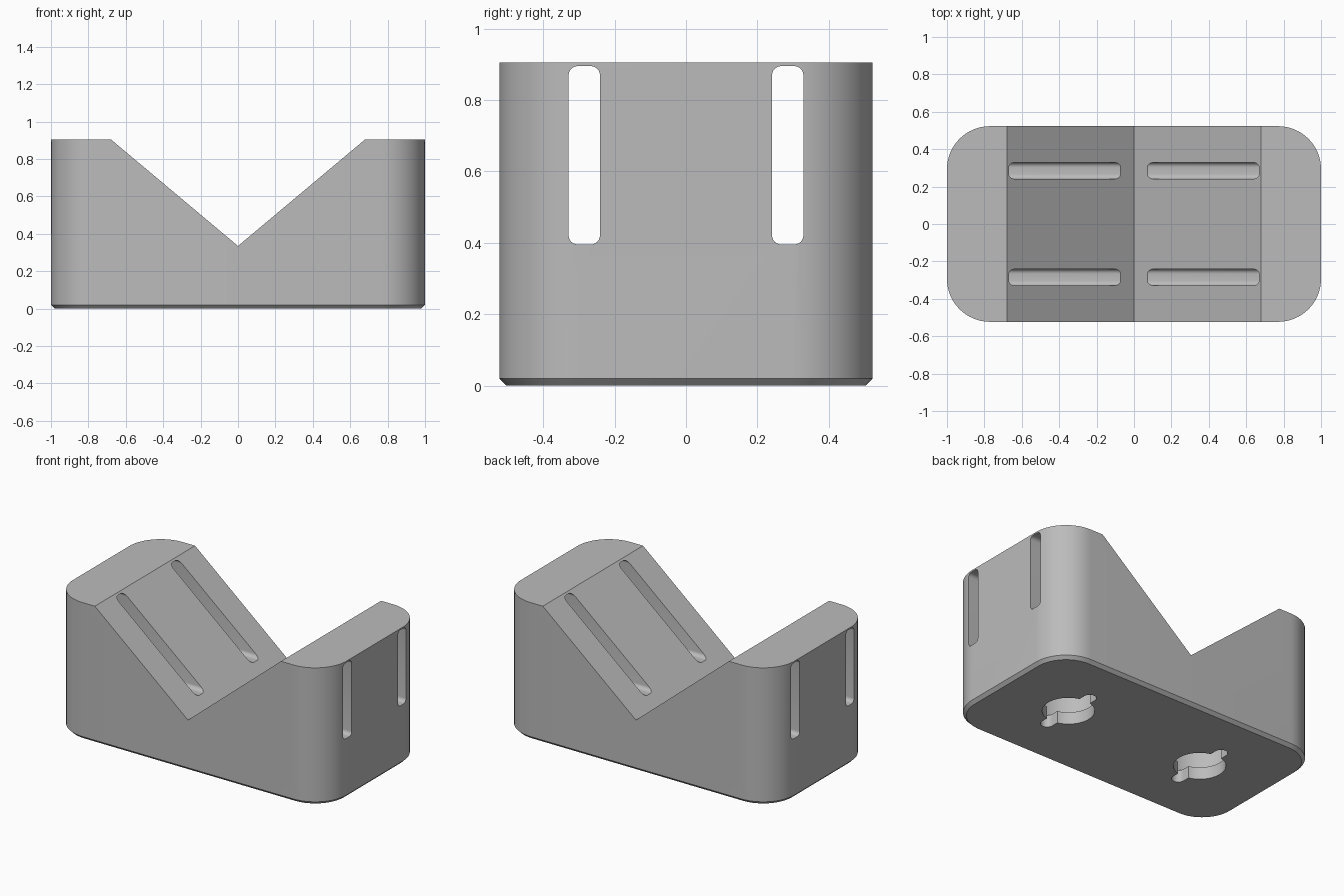
import bpy
import bmesh
from math import cos, sin, pi, radians
from mathutils import Vector

if "Cube" in bpy.data.objects:
    bpy.data.objects.remove(bpy.data.objects["Cube"], do_unlink=True)

HALF_X, HALF_Y, HEIGHT, CORNER, CHAMFER = 1.0, 0.523, 0.905, 0.23, 0.02

grey = bpy.data.materials.new("plain grey")
grey.use_nodes = True
colour = (0.5, 0.5, 0.5, 1)
grey.diffuse_color = colour
grey.node_tree.nodes["Principled BSDF"].inputs["Base Color"].default_value = colour


def rounded_rect(hx, hy, r, steps, cx=0, cy=0):
    """Counter-clockwise outline of a rectangle with round corners."""
    pts = []
    for i, (sx, sy) in enumerate([(1, 1), (-1, 1), (-1, -1), (1, -1)]):
        for s in range(steps + 1):
            a = (i + s / steps) * pi / 2
            pts.append((cx + sx * (hx - r) + r * cos(a), cy + sy * (hy - r) + r * sin(a)))
    return pts


def circle(r, n, cx=0):
    return [(cx + r * cos(2 * pi * i / n), r * sin(2 * pi * i / n)) for i in range(n)]


def loft(name, rings, axis="z"):
    """Solid through equal outlines, each given with its place on the axis."""
    place = {"x": lambda u, v, w: (w, u, v),
             "y": lambda u, v, w: (u, w, v),
             "z": lambda u, v, w: (u, v, w)}[axis]
    bm = bmesh.new()
    loops = [[bm.verts.new(Vector(place(u, v, w))) for u, v in pts] for pts, w in rings]
    for a, b in zip(loops, loops[1:]):
        for i in range(len(a)):
            j = (i + 1) % len(a)
            bm.faces.new((a[i], a[j], b[j], b[i]))
    bm.faces.new(loops[0][::-1])
    bm.faces.new(loops[-1])
    bmesh.ops.recalc_face_normals(bm, faces=bm.faces)
    mesh = bpy.data.meshes.new(name)
    bm.to_mesh(mesh)
    bm.free()
    mesh.materials.append(grey)
    obj = bpy.data.objects.new(name, mesh)
    bpy.context.collection.objects.link(obj)
    return obj


def cut(target, cutter):
    cutter.hide_render = True
    mod = target.modifiers.new("cut", "BOOLEAN")
    mod.operation, mod.solver, mod.object = "DIFFERENCE", "EXACT", cutter
    bpy.context.view_layer.objects.active = target
    bpy.ops.object.modifier_apply(modifier=mod.name)
    bpy.data.objects.remove(cutter, do_unlink=True)


# Block with round corners and a chamfered foot
side = rounded_rect(HALF_X, HALF_Y, CORNER, 16)
foot = rounded_rect(HALF_X - CHAMFER, HALF_Y - CHAMFER, CORNER - CHAMFER, 16)
block = loft("cradle_block", [(foot, 0), (side, CHAMFER), (side, HEIGHT)])

# V-shaped cradle, carried on above the top at the same slope
valley, rim = 0.335, 0.68
slope = (HEIGHT - valley) / rim
vee = [(0, valley), (0.9, valley + 0.9 * slope), (-0.9, valley + 0.9 * slope)]
cut(block, loft("vee_cutter", [(vee, -1), (vee, 1)], "y"))

# Strap slots right through both arms
for y in (-0.285, 0.285):
    slot = rounded_rect(0.044, 0.25, 0.026, 6, y, 0.645)
    cut(block, loft("slot_cutter", [(slot, -1.2), (slot, 1.2)], "x"))

# Locking sockets underneath: round mouth, two notches, wider chamber above
for x in (-0.505, 0.505):
    mouth = circle(0.155, 48, x)
    notch = rounded_rect(0.04, 0.235, 0.039, 8, x)
    chamber = circle(0.24, 48, x)
    cut(block, loft("mouth_cutter", [(mouth, -0.1), (mouth, 0.1)]))
    cut(block, loft("notch_cutter", [(notch, -0.1), (notch, 0.1)]))
    cut(block, loft("chamber_cutter", [(chamber, 0.08), (chamber, 0.25)]))

bpy.ops.object.select_all(action="DESELECT")
block.select_set(True)
bpy.context.view_layer.objects.active = block
bpy.ops.object.shade_smooth_by_angle(angle=radians(30))
